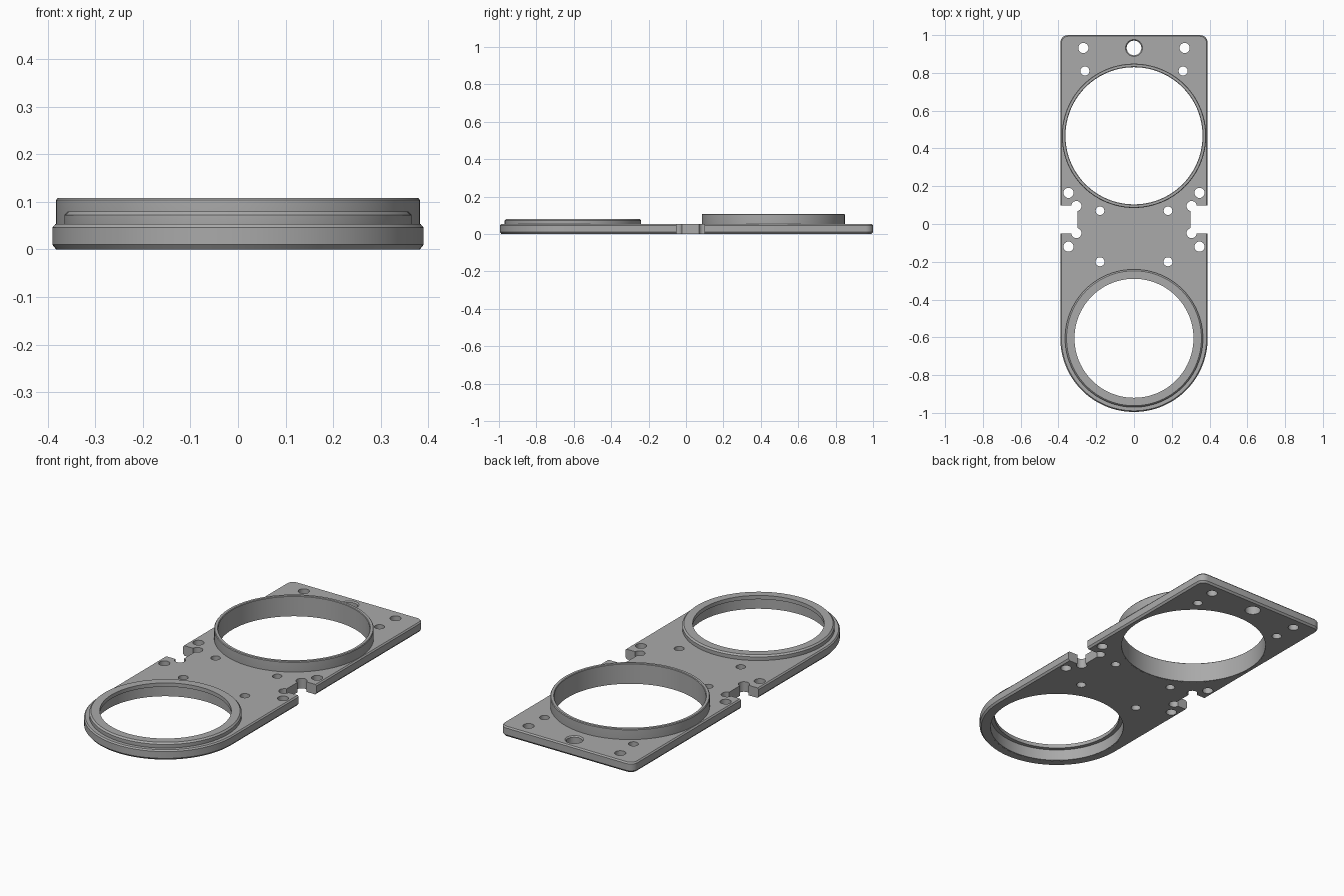
import bpy, bmesh, math
from mathutils import Matrix

cube = bpy.data.objects.get("Cube")
if cube:
    bpy.data.objects.remove(cube, do_unlink=True)

grey = bpy.data.materials.new("plain grey")
grey.use_nodes = True
colour = (0.40, 0.40, 0.40, 1)
grey.diffuse_color = colour
grey.node_tree.nodes["Principled BSDF"].inputs["Base Color"].default_value = colour

HALF_W, THICK = 0.39, 0.053
FRONT_Y, BACK_Y = -0.605, 0.467


def make_object(name, bm):
    bmesh.ops.recalc_face_normals(bm, faces=bm.faces[:])
    mesh = bpy.data.meshes.new(name)
    bm.to_mesh(mesh)
    bm.free()
    mesh.materials.append(grey)
    obj = bpy.data.objects.new(name, mesh)
    bpy.context.collection.objects.link(obj)
    return obj


def smooth(obj):
    bpy.ops.object.select_all(action='DESELECT')
    obj.select_set(True)
    bpy.context.view_layer.objects.active = obj
    bpy.ops.object.shade_smooth_by_angle(angle=math.radians(25))


def arc(cx, cy, r, start, end, steps):
    angles = [math.radians(start + (end - start) * i / steps) for i in range(steps + 1)]
    return [(cx + r * math.cos(a), cy + r * math.sin(a)) for a in angles]


def outline(inset):
    """Plate edge: half-round front, two small rounded corners at the back."""
    r = 0.04
    cx, cy = HALF_W - r, 1 - r
    return (arc(0, FRONT_Y, HALF_W - inset, 180, 360, 64)
            + arc(cx, cy, r - inset, 0, 90, 8)
            + arc(-cx, cy, r - inset, 90, 180, 8))


def skin(bm, loops, closed):
    """Join a list of equal vertex loops with quads."""
    pairs = list(zip(loops, loops[1:] + loops[:1])) if closed else list(zip(loops, loops[1:]))
    for a, b in pairs:
        for i in range(len(a)):
            j = (i + 1) % len(a)
            bm.faces.new((a[i], a[j], b[j], b[i]))


def lathe(name, y, profile, segments=96):
    bm = bmesh.new()
    loops = [[bm.verts.new((px, py, z)) for px, py in arc(0, y, r, 0, 360, segments)[:-1]]
             for r, z in profile]
    skin(bm, loops, True)
    obj = make_object(name, bm)
    smooth(obj)
    return obj


# Base plate with chamfered edges
bm = bmesh.new()
layers = [(0, 0.008), (0.01, 0), (0.046, 0), (THICK, 0.006)]
loops = [[bm.verts.new((x, y, z)) for x, y in outline(inset)] for z, inset in layers]
skin(bm, loops, False)
bm.faces.new(loops[0])
bm.faces.new(loops[-1])
plate = make_object("base_plate", bm)


# Cutters
cutters = []


def add_cutter(bm):
    obj = make_object("cutter", bm)
    obj.hide_render = True
    cutters.append(obj)


def hole_cutter(holes, segments=24):
    bm = bmesh.new()
    for x, y, r in holes:
        bmesh.ops.create_cone(bm, cap_ends=True, segments=segments, radius1=r, radius2=r,
                              depth=0.4, matrix=Matrix.Translation((x, y, 0)))
    add_cutter(bm)


def mirrored(holes):
    return [(side * x, y, r) for x, y, r in holes for side in (-1, 1)]


# Large bores, screw holes, and relief holes at the notch corners
hole_cutter([(0, FRONT_Y, 0.341), (0, BACK_Y, 0.369)], 96)
hole_cutter(mirrored([(0.268, 0.932, 0.027), (0.26, 0.81, 0.024),
                      (0.347, 0.165, 0.027), (0.18, 0.07, 0.023),
                      (0.347, -0.12, 0.027), (0.18, -0.2, 0.024)]) + [(0, 0.932, 0.039)])
hole_cutter(mirrored([(0.305, 0.095, 0.027), (0.305, -0.048, 0.027)]))

# Side notches
bm = bmesh.new()
for side in (-1, 1):
    place = Matrix.Translation((side * 0.4, 0.024, 0)) @ Matrix.Diagonal((0.2, 0.148, 0.4, 1))
    bmesh.ops.create_cube(bm, size=1, matrix=place)
add_cutter(bm)

# Countersink around the single large hole at the back
bm = bmesh.new()
bmesh.ops.create_cone(bm, cap_ends=True, segments=24, radius1=0.035, radius2=0.055,
                      depth=0.02, matrix=Matrix.Translation((0, 0.932, THICK)))
add_cutter(bm)

for cutter in cutters:
    mod = plate.modifiers.new("cut", 'BOOLEAN')
    mod.operation, mod.solver, mod.object = 'DIFFERENCE', 'EXACT', cutter

# Bake the cuts, then shade
graph = bpy.context.evaluated_depsgraph_get()
baked = bpy.data.meshes.new_from_object(plate.evaluated_get(graph))
plate.modifiers.clear()
plate.data = baked
for cutter in cutters:
    bpy.data.objects.remove(cutter, do_unlink=True)
smooth(plate)

# Tall thin collar at the back
lathe("back_collar", BACK_Y, [(0.363, 0.0005), (0.376, 0.0005), (0.382, 0.045),
                              (0.382, 0.104), (0.379, 0.108), (0.366, 0.108), (0.363, 0.105)])

# Low stepped collar at the front, with an inner lip and a wider bore below
lathe("front_collar", FRONT_Y, [(0.335, 0.0005), (0.355, 0.0005), (0.365, 0.04),
                                (0.365, 0.072), (0.357, 0.08), (0.315, 0.08),
                                (0.315, 0.06), (0.335, 0.06)])
